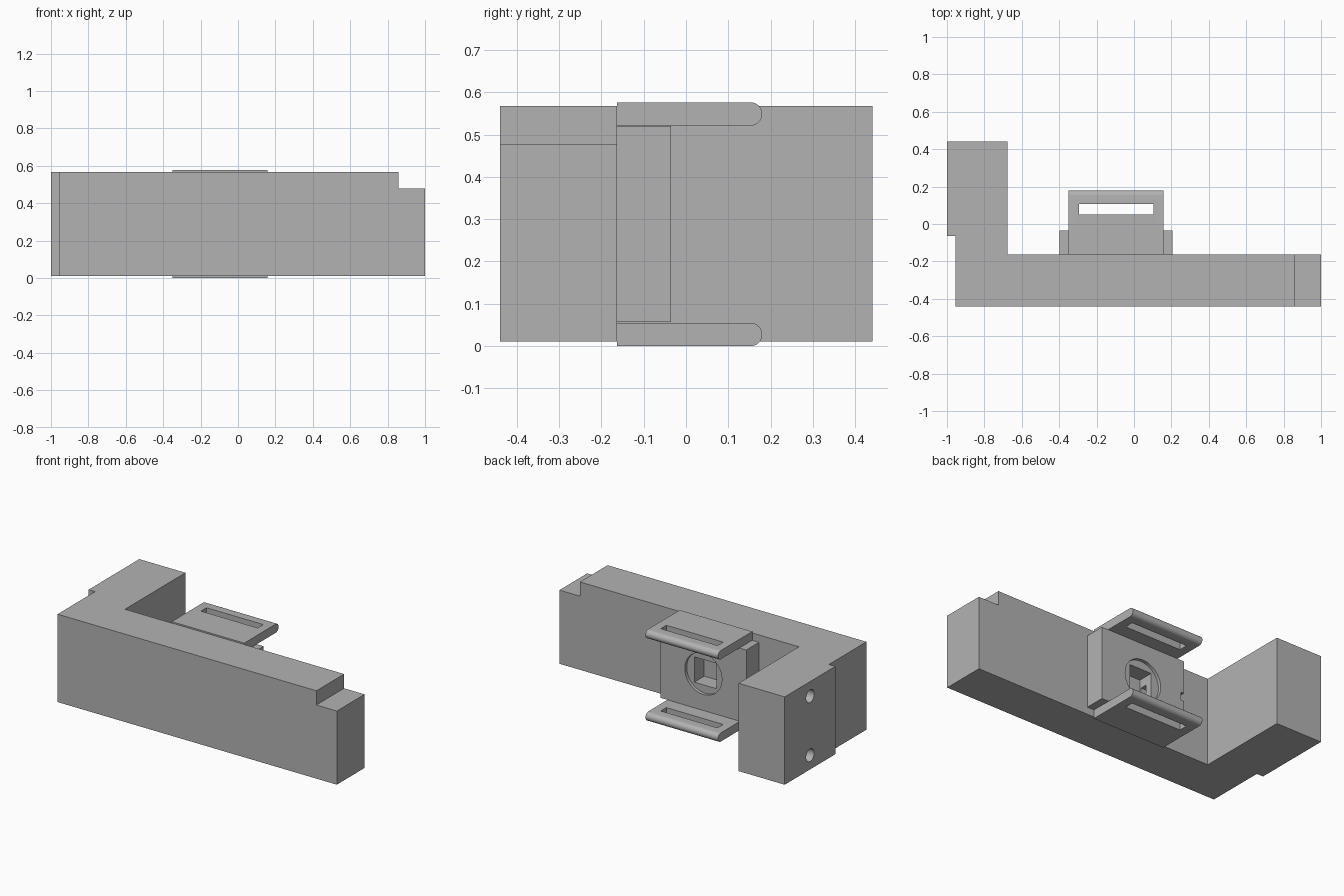
import bpy, bmesh, math
from mathutils import Vector

cube = bpy.data.objects.get("Cube")
if cube:
    bpy.data.objects.remove(cube, do_unlink=True)

grey = bpy.data.materials.new("mid grey")
grey.use_nodes = True
tone = (0.45, 0.45, 0.45, 1)
grey.diffuse_color = tone
grey.node_tree.nodes["Principled BSDF"].inputs["Base Color"].default_value = tone

MID_Z = 0.288    # height of the symmetry plane
MID_X = -0.096   # centre of the strap mount
BACK = -0.163    # rear face of the long bar
PAD_Y = -0.036   # rear face of the pad


def prism(name, points, direction):
    """Extrude a closed 3D outline along a direction."""
    bm = bmesh.new()
    face = bm.faces.new([bm.verts.new(p) for p in points])
    ext = bmesh.ops.extrude_face_region(bm, geom=[face])
    verts = [v for v in ext["geom"] if isinstance(v, bmesh.types.BMVert)]
    bmesh.ops.translate(bm, verts=verts, vec=Vector(direction))
    bmesh.ops.recalc_face_normals(bm, faces=bm.faces)
    mesh = bpy.data.meshes.new(name)
    bm.to_mesh(mesh)
    bm.free()
    mesh.materials.append(grey)
    obj = bpy.data.objects.new(name, mesh)
    bpy.context.collection.objects.link(obj)
    return obj


def box(name, x, y, z):
    outline = [(x[0], y[0], z[0]), (x[1], y[0], z[0]),
               (x[1], y[1], z[0]), (x[0], y[1], z[0])]
    return prism(name, outline, (0, 0, z[1] - z[0]))


def cylinder(name, centre, u, v, radius, direction, sides=48):
    """Round bar whose circle lies in the plane of axes u and v."""
    points = []
    for i in range(sides):
        a = math.tau * i / sides
        points.append(Vector(centre) + radius * (math.cos(a) * Vector(u) + math.sin(a) * Vector(v)))
    return prism(name, points, direction)


def cut(obj, cutter):
    cutter.hide_render = True
    mod = obj.modifiers.new("cut", "BOOLEAN")
    mod.operation = "DIFFERENCE"
    mod.solver = "EXACT"
    mod.object = cutter
    bpy.context.view_layer.objects.active = obj
    bpy.ops.object.modifier_apply(modifier=mod.name)
    bpy.data.objects.remove(cutter, do_unlink=True)


def smooth(obj):
    bpy.ops.object.select_all(action="DESELECT")
    obj.select_set(True)
    bpy.context.view_layer.objects.active = obj
    bpy.ops.object.shade_smooth_by_angle(angle=math.radians(30))


# L-shaped housing: long bar with a rear arm
outline = [(1, -0.44), (1, BACK), (-0.677, BACK), (-0.677, 0.441),
           (-1, 0.441), (-1, -0.065), (-0.955, -0.065), (-0.955, -0.44)]
housing = prism("housing", [(x, y, 0.011) for x, y in outline], (0, 0, 0.556))
cut(housing, box("end_step", (0.857, 1.1), (-0.5, 0), (0.477, 0.7)))
for side in (-1, 1):
    cut(housing, cylinder("screw_hole", (-1.05, 0.187, MID_Z + side * 0.187),
                          (0, 1, 0), (0, 0, 1), 0.04, (0.25, 0, 0)))
smooth(housing)

# Mounting pad with round recess, square pocket and cable channel
pad = box("mount_pad", (MID_X - 0.301, MID_X + 0.301), (BACK, PAD_Y), (0.057, 0.52))
cut(pad, cylinder("round_recess", (MID_X, PAD_Y + 0.05, MID_Z),
                  (1, 0, 0), (0, 0, 1), 0.13, (0, -0.07, 0)))
cut(pad, box("square_pocket", (MID_X - 0.077, MID_X + 0.077),
             (-0.155, 0), (MID_Z - 0.08, MID_Z + 0.08)))
cut(pad, box("cable_channel", (-0.5, MID_X), (-0.145, -0.1), (MID_Z - 0.025, MID_Z + 0.025)))
cut(pad, box("edge_notch", (-0.5, MID_X - 0.28), (-0.13, 0), (MID_Z - 0.025, MID_Z + 0.025)))
smooth(pad)

# Upper and lower strap loops with rounded tips and a slot
R = 0.0275
TIP = 0.18
for label, z in (("lower", R), ("upper", 2 * MID_Z - R)):
    profile = [(MID_X - 0.254, BACK, z + R), (MID_X - 0.254, BACK, z - R)]
    for i in range(17):
        a = math.pi * (i / 16 - 0.5)
        profile.append((MID_X - 0.254, TIP - R + R * math.cos(a), z + R * math.sin(a)))
    loop = prism(label + "_strap_loop", profile, (0.508, 0, 0))
    cut(loop, box("strap_slot", (MID_X - 0.199, MID_X + 0.199), (0.05, 0.106), (z - 0.1, z + 0.1)))
    smooth(loop)
